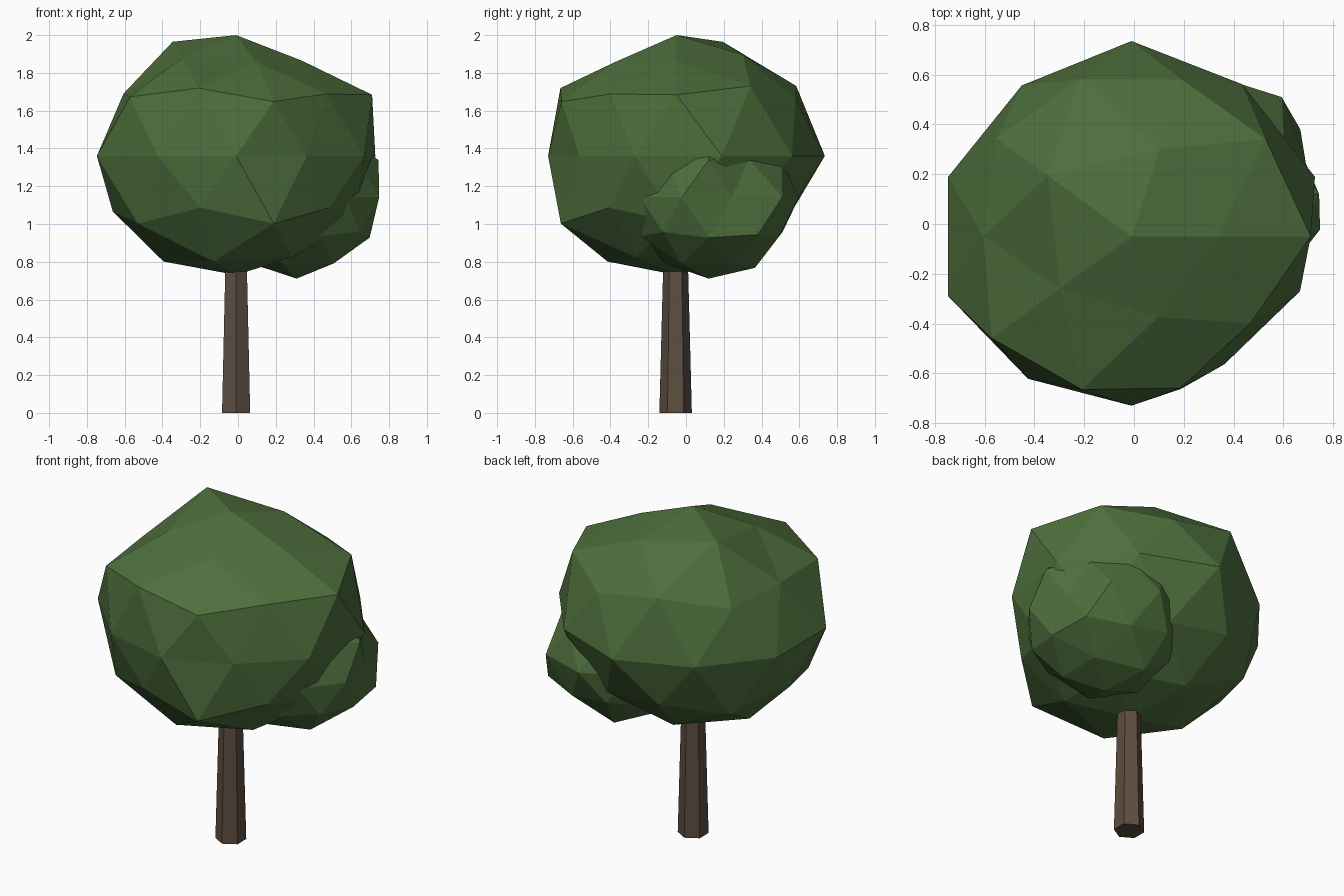
import bpy, bmesh, math


def material(name, rgb):
    m = bpy.data.materials.new(name)
    m.diffuse_color = (*rgb, 1)
    return m


def add_object(name, bm, mat):
    mesh = bpy.data.meshes.new(name)
    bm.to_mesh(mesh)
    bm.free()
    mesh.materials.append(mat)
    obj = bpy.data.objects.new(name, mesh)
    bpy.context.collection.objects.link(obj)
    return obj


def foliage(name, center, rings, mat, squash=0.9):
    """Low-poly sphere with a radius per vertex, listed ring by ring
    (height on unit sphere, radii counter-clockwise from +x)."""
    bm = bmesh.new()
    bmesh.ops.create_icosphere(bm, subdivisions=2, radius=1)
    for v in bm.verts:
        z, radii = min(rings, key=lambda ring: abs(ring[0] - v.co.z))
        angle = (math.degrees(math.atan2(v.co.y, v.co.x)) + 361) % 360
        v.co *= radii[int(angle * len(radii) / 360) % len(radii)]
        v.co.z *= squash
        v.co.x += center[0]
        v.co.y += center[1]
        v.co.z += center[2]
    return add_object(name, bm, mat)


leaf = material("leaf_green", (0.075, 0.16, 0.046))
bark = material("bark_brown", (0.11, 0.075, 0.052))

# main crown
foliage("crown", (-0.01, -0.05, 1.36), [
    (1.0, [0.711]),
    (0.851, [0.66, 0.70, 0.79, 0.675, 0.65]),
    (0.526, [0.783, 0.783, 0.70, 0.76, 0.695]),
    (0.447, [0.805, 0.74, 0.75, 0.777, 0.716]),
    (0.0, [0.775, 0.756, 0.785, 0.75, 0.775, 0.775, 0.707, 0.68, 0.635, 0.712]),
    (-0.447, [0.72, 0.72, 0.73, 0.68, 0.68]),
    (-0.526, [0.74, 0.70, 0.75, 0.755, 0.757]),
    (-0.851, [0.70, 0.70, 0.73, 0.73, 0.70]),
    (-1.0, [0.70]),
], leaf)

# smaller clump on the back right
foliage("side_clump", (0.31, 0.12, 1.143), [
    (1.0, [0.45]),
    (0.851, [0.45, 0.45, 0.45, 0.45, 0.45]),
    (0.526, [0.425, 0.45, 0.45, 0.45, 0.45]),
    (0.447, [0.485, 0.455, 0.45, 0.45, 0.45]),
    (0.0, [0.40, 0.482, 0.48, 0.45, 0.45, 0.45, 0.45, 0.45, 0.45, 0.46]),
    (-0.447, [0.495, 0.46, 0.46, 0.46, 0.46]),
    (-0.526, [0.455, 0.455, 0.46, 0.46, 0.44]),
    (-0.851, [0.46, 0.49, 0.46, 0.46, 0.46]),
    (-1.0, [0.48]),
], leaf)

# six-sided tapered trunk
bm = bmesh.new()
bmesh.ops.create_cone(bm, cap_ends=True, segments=6, radius1=0.086,
                      radius2=0.06, depth=1.0)
bmesh.ops.translate(bm, verts=bm.verts, vec=(-0.01, -0.055, 0.5))
add_object("trunk", bm, bark)
